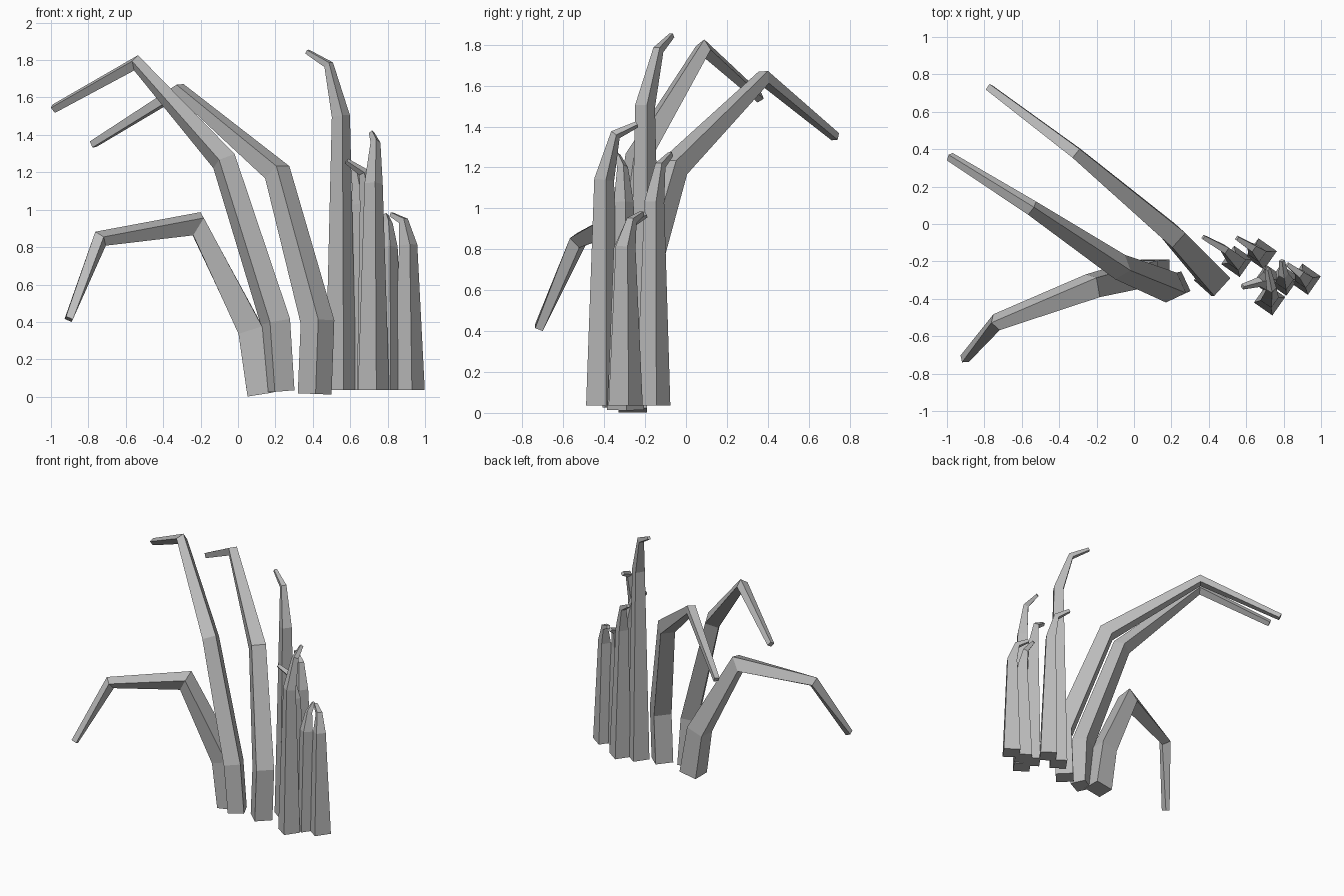
import bpy, bmesh, math
from mathutils import Vector, Matrix

old = bpy.data.objects.get("Cube")
if old:
    bpy.data.objects.remove(old, do_unlink=True)

grey = bpy.data.materials.new("stalk_grey")
grey.use_nodes = True
GREY = (0.5, 0.5, 0.5, 1)
grey.diffuse_color = GREY
grey.node_tree.nodes["Principled BSDF"].inputs["Base Color"].default_value = GREY

UP = Vector((0, 0, 1))


def stalk(name, angle, path, flat_base=False):
    """Sweep a tapering square along path points given as (x, y, z, half_width)."""
    pts = [Vector(p[:3]) for p in path]
    steps = [(b - a).normalized() for a, b in zip(pts, pts[1:])]
    bm = bmesh.new()
    rings = []
    for i, p in enumerate(pts):
        # each ring lies across the average direction of its neighbours
        before, after = steps[max(i - 1, 0)], steps[min(i, len(steps) - 1)]
        tangent = UP if flat_base and i == 0 else (before + after).normalized()
        turn = UP.rotation_difference(tangent).to_matrix()
        turn = turn @ Matrix.Rotation(math.radians(angle), 3, "Z")
        h = path[i][3]
        rings.append([bm.verts.new(p + turn @ Vector((sx * h, sy * h, 0)))
                      for sx, sy in ((-1, -1), (1, -1), (1, 1), (-1, 1))])
    for low, high in zip(rings, rings[1:]):
        for k in range(4):
            n = (k + 1) % 4
            bm.faces.new((low[k], low[n], high[n], high[k]))
    bm.faces.new(rings[0][::-1])
    bm.faces.new(rings[-1])
    bmesh.ops.recalc_face_normals(bm, faces=bm.faces)
    mesh = bpy.data.meshes.new(name)
    bm.to_mesh(mesh)
    bm.free()
    mesh.materials.append(grey)
    bpy.context.collection.objects.link(bpy.data.objects.new(name, mesh))


# Large drooping stalks
stalk("tall_drooping_stalk", 25, [
    (0.225, -0.33, 0.03, 0.058), (0.20, -0.34, 0.40, 0.06), (-0.075, -0.23, 1.26, 0.05),
    (-0.545, 0.085, 1.785, 0.03), (-0.985, 0.36, 1.54, 0.018)])
stalk("back_drooping_stalk", 48, [
    (0.41, -0.295, 0.015, 0.064), (0.425, -0.295, 0.40, 0.064), (0.21, -0.06, 1.20, 0.052),
    (-0.31, 0.38, 1.64, 0.03), (-0.775, 0.73, 1.35, 0.018)])
stalk("front_drooping_stalk", 0, [
    (0.12, -0.26, 0.012, 0.07), (0.065, -0.26, 0.36, 0.066), (-0.22, -0.33, 0.925, 0.055),
    (-0.735, -0.525, 0.845, 0.033), (-0.905, -0.72, 0.415, 0.02)])

# Upright shoots: each has a tapered body, a neck and a thin hooked tip
FLOOR = 0.035
SHOOTS = {
    "tallest_shoot": ((0.55, -0.20), (0.55, -0.20, 1.50), (0.485, -0.135, 1.775), (0.37, -0.07, 1.845)),
    "front_shoot": ((0.725, -0.405), (0.725, -0.40, 1.14), (0.735, -0.345, 1.36), (0.715, -0.24, 1.41)),
    "back_shoot": ((0.68, -0.16), (0.66, -0.155, 1.03), (0.63, -0.125, 1.21), (0.55, -0.075, 1.265)),
    "middle_shoot": ((0.72, -0.30), (0.70, -0.305, 1.03), (0.67, -0.31, 1.20), (0.58, -0.335, 1.26)),
    "short_shoot": ((0.80, -0.30), (0.805, -0.305, 0.80), (0.80, -0.27, 0.93), (0.79, -0.195, 0.97)),
    "outer_shoot": ((0.915, -0.295), (0.91, -0.295, 0.81), (0.885, -0.265, 0.94), (0.82, -0.215, 0.975)),
}
for name, (base, body, neck, tip) in SHOOTS.items():
    stalk(name, -35, [(*base, FLOOR, 0.06), (*body, 0.035), (*neck, 0.019), (*tip, 0.011)],
          flat_base=True)
